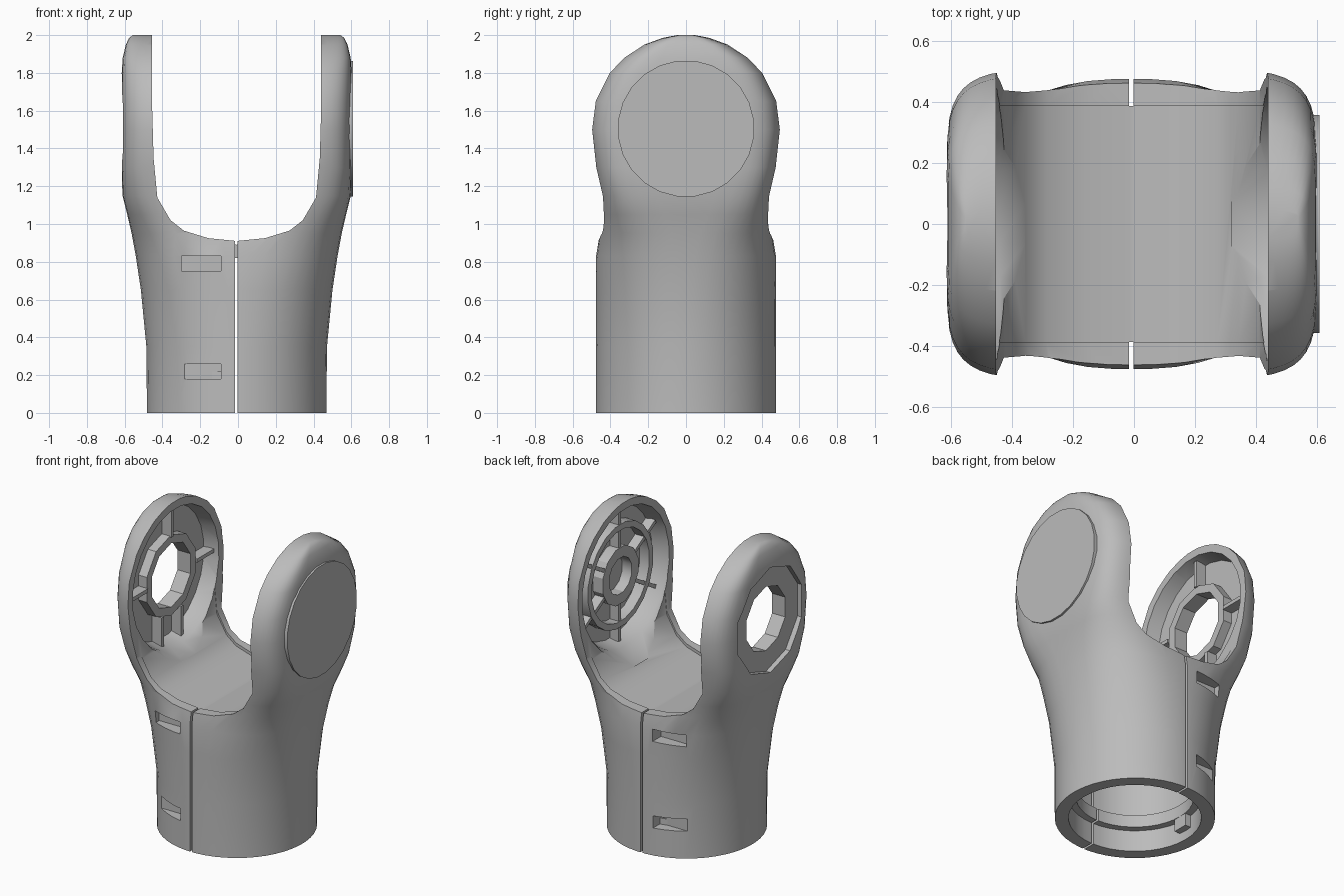
import bpy, bmesh, math
from mathutils import Matrix, Vector

if "Cube" in bpy.data.objects:
    bpy.data.objects.remove(bpy.data.objects["Cube"])

grey = bpy.data.materials.new("plain grey")
grey.use_nodes = True
COLOUR = (0.5, 0.5, 0.5, 1)
grey.diffuse_color = COLOUR
grey.node_tree.nodes["Principled BSDF"].inputs["Base Color"].default_value = COLOUR

CX, CZ = -0.007, 1.505          # body axis and lug centre height


def make(name, bm):
    bmesh.ops.recalc_face_normals(bm, faces=bm.faces)
    mesh = bpy.data.meshes.new(name)
    bm.to_mesh(mesh)
    bm.free()
    mesh.materials.append(grey)
    obj = bpy.data.objects.new(name, mesh)
    bpy.context.collection.objects.link(obj)
    return obj


def loft(name, rings, cap=True, closed=False):
    bm = bmesh.new()
    loops = [[bm.verts.new(p) for p in ring] for ring in rings]
    pairs = list(zip(loops, loops[1:])) + ([(loops[-1], loops[0])] if closed else [])
    for a, b in pairs:
        for i in range(len(a)):
            j = (i + 1) % len(a)
            bm.faces.new((a[i], a[j], b[j], b[i]))
    if cap:
        bm.faces.new(loops[0])
        bm.faces.new(loops[-1])
    return make(name, bm)


def circle_x(x, r, sides):
    turns = [math.tau * (i + 0.5) / sides for i in range(sides)]
    return [(x, r * math.cos(t), CZ + r * math.sin(t)) for t in turns]


def circle_z(z, r, sides=40):
    turns = [math.tau * i / sides for i in range(sides)]
    return [(CX + r * math.cos(t), r * math.sin(t), z) for t in turns]


def disc(name, r, x0, x1, sides=20):
    return loft(name, [circle_x(x0, r, sides), circle_x(x1, r, sides)])


def tube(name, ring, r0, r1, a, b, *sides):
    corners = ((a, r0), (a, r1), (b, r1), (b, r0))
    return loft(name, [ring(p, r, *sides) for p, r in corners], False, True)


def box(name, lo, hi, turn=0):
    lo, hi = Vector(lo), Vector(hi)
    bm = bmesh.new()
    bmesh.ops.create_cube(bm, size=1)
    bmesh.ops.scale(bm, vec=hi - lo, verts=bm.verts)
    bmesh.ops.translate(bm, vec=(lo + hi) / 2, verts=bm.verts)
    bmesh.ops.rotate(bm, cent=(0, 0, CZ), matrix=Matrix.Rotation(turn, 3, 'X'), verts=bm.verts)
    return make(name, bm)


def cut(obj, cutter):
    mod = obj.modifiers.new("cut", 'BOOLEAN')
    mod.operation, mod.solver, mod.object = 'DIFFERENCE', 'EXACT', cutter
    graph = bpy.context.evaluated_depsgraph_get()
    mesh = bpy.data.meshes.new_from_object(obj.evaluated_get(graph))
    obj.modifiers.clear()
    obj.data = mesh
    bpy.data.objects.remove(cutter)


# Fork body: round at the foot, boxier towards the two lugs
def section(z, a, b, n, count=48):
    pts = []
    for i in range(count):
        t = math.tau * (i + 0.5) / count
        c, s = math.cos(t), math.sin(t)
        pts.append((CX + math.copysign(a * abs(c) ** (2 / n), c),
                    math.copysign(b * abs(s) ** (2 / n), s), z))
    return pts


stations = [(0, .476, .477, 2), (.35, .479, .477, 2), (.65, .508, .477, 2.2),
            (.83, .535, .477, 2.5), (.95, .557, .457, 3), (1.05, .58, .455, 4),
            (1.15, .605, .457, 5), (1.3, .61, .487, 6), (1.5, .61, .511, 6),
            (1.65, .61, .492, 6), (1.8, .609, .415, 6), (1.88, .604, .337, 6),
            (1.95, .587, .228, 6), (1.985, .57, .13, 6), (2, .55, .05, 6)]
body = loft("fork_body", [section(*s) for s in stations])

# Saddle opening between the lugs, with the floor sunk below the rim
half = [(.15, .925), (.28, .965), (.35, 1.02), (.42, 1.14), (.44, 1.35), (.447, 1.6), (.447, 2.1)]
saddle = [(-x, z) for x, z in reversed(half)] + [(0, .91)] + half


def saddle_cutter(y, drop):
    return loft("saddle_cutter", [[(CX + x, s, z - drop) for x, z in saddle] for s in (-y, y)])


cut(body, saddle_cutter(.8, 0))
cut(body, saddle_cutter(.39, .02))

# Bore from below, and a ring ledge inside the foot
cut(body, loft("bore_cutter", [circle_z(-.1, .395), circle_z(.82, .395)]))
ledge = tube("foot_ledge", circle_z, .35, .41, .14, .22)

# Split line on front and back, with blind clip pockets beside it
for side in (-1, 1):
    for part, inner in ((body, .388), (ledge, .3)):
        lo, hi = sorted((side * inner, side * .6))
        cut(part, box("split_cutter", (-.016, lo, -.1), (-.002, hi, 1)))
    lo, hi = sorted((side * .388, side * .6))
    for z in (.18, .75):
        cut(body, box("pocket_cutter", (-.3, lo, z), (-.09, hi, z + .08)))

# Lug pockets flaring into the saddle, bearing hole and outer recess
for side in (-1, 1):
    flare = ((.545, .425), (.44, .45), (.32, .535))
    cut(body, loft("inner_pocket_cutter", [circle_x(side * x, r, 24) for x, r in flare]))
cut(body, disc("outer_recess_cutter", .345, -.7, -.58, 10))
cut(body, disc("bearing_hole_cutter", .21, -.7, -.4, 10))

# Round cover plate on the closed lug
disc("cover_plate", .362, .55, .61, 24)

# Stop blocks inside the foot
for side in (-1, 1):
    lo, hi = sorted((CX + side * .35, CX + side * .41))
    box("foot_stop_block", (lo, -.05, .06), (hi, .05, .15))

# Collars and ribs in the open lug
tube("hole_collar", circle_x, .21, .265, -.55, -.485, 10)
for angle in (0, 90, 180):
    box("open_lug_rib", (-.55, .255, CZ - .012), (-.475, .43, CZ + .012), math.radians(angle))
for y in (-.1, .1):
    box("open_lug_slat", (-.55, y - .012, 1.07), (-.475, y + .012, 1.27))

# Concentric rings and ribs in the closed lug
tube("large_ring", circle_x, .3, .34, .55, .475, 20)
tube("hub_ring", circle_x, .12, .19, .55, .475, 12)
for k in range(6):
    box("closed_lug_rib", (.48, .18, CZ - .012), (.55, .43, CZ + .012), math.tau * (k + .5) / 6)

# Smooth shading with sharp edges kept
for obj in bpy.context.collection.objects:
    if obj.type == 'MESH':
        bpy.ops.object.select_all(action='DESELECT')
        obj.select_set(True)
        bpy.context.view_layer.objects.active = obj
        bpy.ops.object.shade_smooth_by_angle(angle=math.radians(30))
